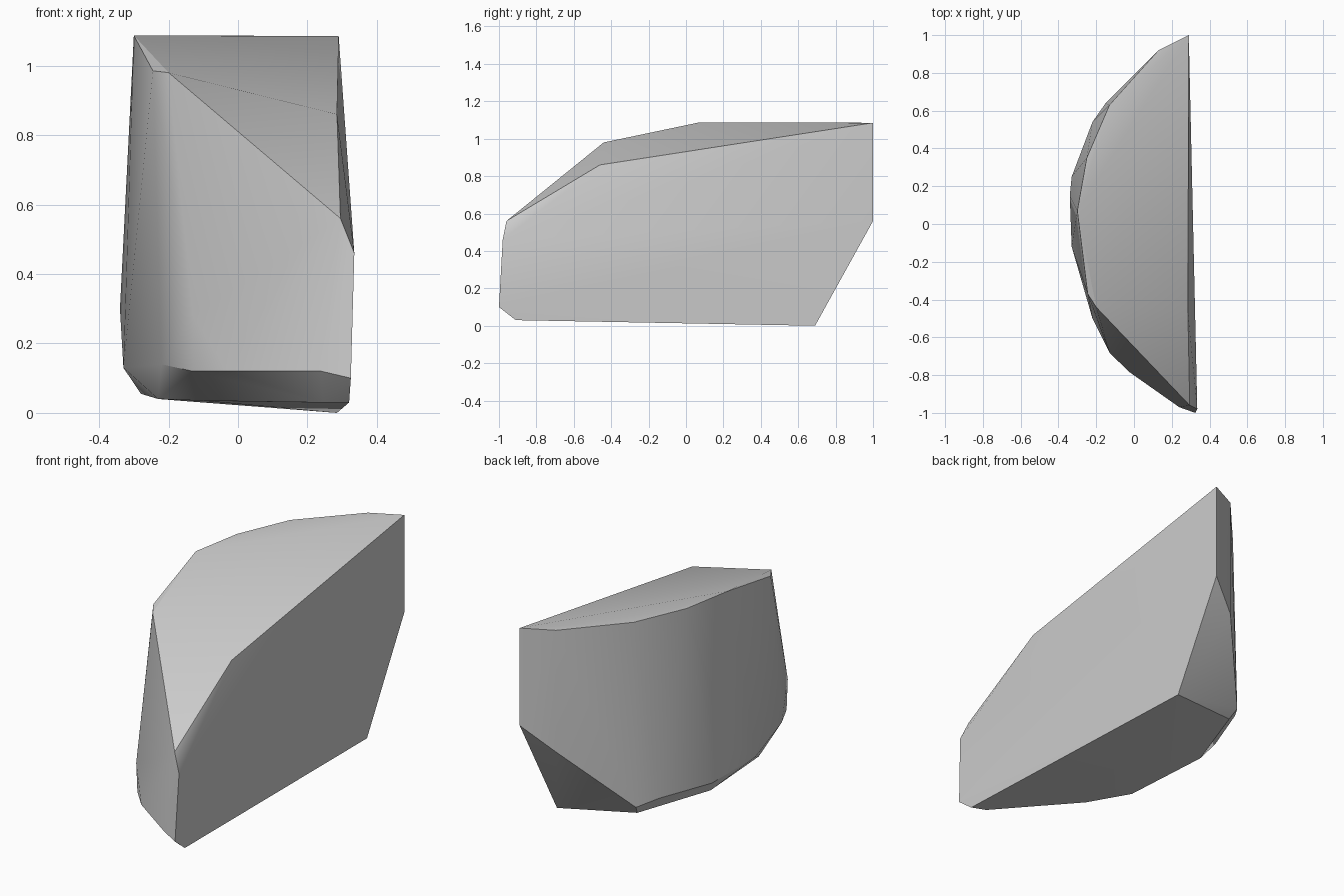
import bpy
import bmesh
import math

# Remove the default cube only
default_cube = bpy.data.objects.get("Cube")
if default_cube:
    bpy.data.objects.remove(default_cube, do_unlink=True)


def make_material(name, colour):
    material = bpy.data.materials.new(name)
    material.use_nodes = True
    material.diffuse_color = colour
    shader = next(n for n in material.node_tree.nodes if n.type == 'BSDF_PRINCIPLED')
    shader.inputs["Base Color"].default_value = colour
    return material


def make_hull(name, outlines, material):
    """Wrap a tight convex skin around a set of outlines."""
    bm = bmesh.new()
    for outline in outlines:
        for point in outline:
            bm.verts.new(point)
    result = bmesh.ops.convex_hull(bm, input=bm.verts[:])
    loose = {v for v in result["geom_interior"] + result["geom_unused"]
             if isinstance(v, bmesh.types.BMVert)}
    bmesh.ops.delete(bm, geom=list(loose), context='VERTS')
    bmesh.ops.dissolve_limit(bm, angle_limit=math.radians(1),
                             verts=bm.verts[:], edges=bm.edges[:])
    bmesh.ops.recalc_face_normals(bm, faces=bm.faces[:])
    mesh = bpy.data.meshes.new(name)
    bm.to_mesh(mesh)
    bm.free()
    mesh.materials.append(material)
    shape = bpy.data.objects.new(name, mesh)
    bpy.context.collection.objects.link(shape)
    return shape


# Broad flat side, going round its border
flat_side = [
    (.29, 1, 1.085), (.285, -.46, .86), (.295, -.96, .56), (.335, -.98, .46),
    (.325, -1, .1), (.32, -.91, .03), (.285, .69, 0), (.29, 1, .56),
]

# Rim of the sloping top, back to front
top_rim = [
    (.13, .92, 1.085), (-.13, .63, 1.087), (-.25, .35, 1.087),
    (-.3, .07, 1.087), (-.245, -.37, .985), (-.2, -.44, .98),
]

# Widest line of the curved side, back to front
curved_side = [
    (.13, .92, .43), (-.15, .64, .1), (-.22, .54, .13), (-.33, .25, .13),
    (-.34, .15, .3), (-.33, -.12, .13), (-.22, -.5, .14), (-.13, -.68, .28),
    (-.13, -.67, .12), (-.03, -.78, .12), (.24, -.97, .12),
]

# Narrow underside, back to front
underside = [
    (-.13, .6, .05), (-.28, .19, .055), (-.23, -.29, .04),
    (-.1, -.5, .035), (.245, -.88, .03),
]

grey = make_material("plain grey", (.6, .6, .6, 1))
block = make_hull("stone_chunk", [flat_side, top_rim, curved_side, underside], grey)

# Soft curved side with crisp borders
bpy.ops.object.select_all(action='DESELECT')
block.select_set(True)
bpy.context.view_layer.objects.active = block
bpy.ops.object.shade_smooth_by_angle(angle=math.radians(30))
